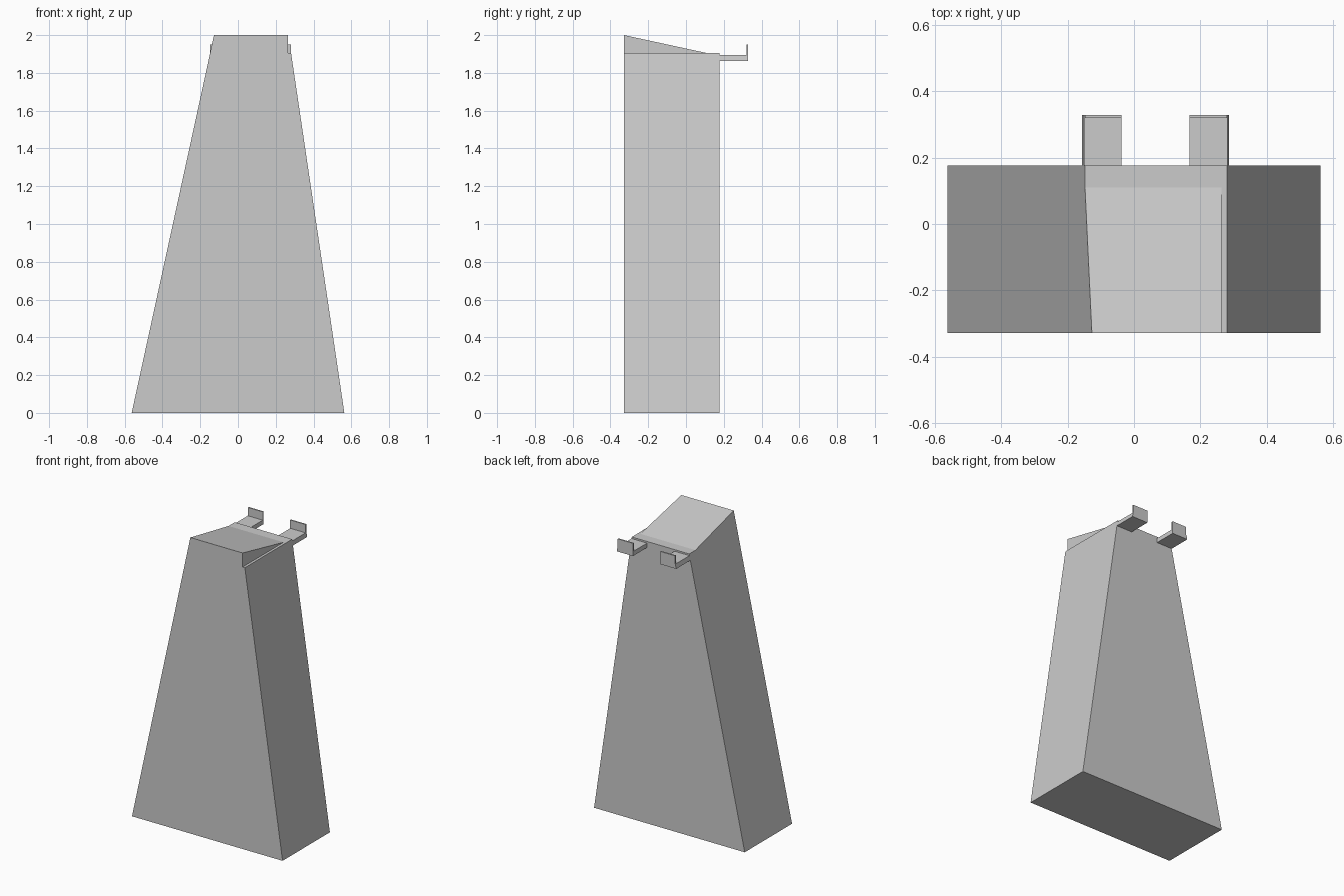
import bpy, bmesh

if "Cube" in bpy.data.objects:
    bpy.data.objects.remove(bpy.data.objects["Cube"])

FRONT, BACK, RIDGE = -0.328, 0.177, 0.11   # y positions
RIM, TOP = 1.905, 2.0                      # shoulder and peak heights
BASE = 0.563


def left_x(z):
    return -BASE + z * 0.218


def right_x(z):
    return BASE - z * 0.148


def make_object(name, points, faces):
    bm = bmesh.new()
    verts = [bm.verts.new(p) for p in points]
    for f in faces:
        bm.faces.new([verts[i] for i in f])
    bmesh.ops.recalc_face_normals(bm, faces=bm.faces)
    mesh = bpy.data.meshes.new(name)
    bm.to_mesh(mesh)
    bm.free()
    obj = bpy.data.objects.new(name, mesh)
    bpy.context.collection.objects.link(obj)
    return obj


def make_prism(name, profile, y0, y1):
    """Extrude an (x, z) profile from y0 to y1."""
    n = len(profile)
    points = [(x, y, z) for y in (y0, y1) for x, z in profile]
    faces = [list(range(n)), list(range(n, 2 * n))]
    faces += [[i, (i + 1) % n, n + (i + 1) % n, n + i] for i in range(n)]
    return make_object(name, points, faces)


# Tapered body with sloping top and a narrow ledge along the right side
WALL = 0.264
front = [(-BASE, 0), (BASE, 0), (right_x(RIM), RIM), (WALL, RIM), (WALL, TOP), (left_x(TOP), TOP)]
back = [(-BASE, 0), (BASE, 0), (right_x(RIM), RIM), (left_x(RIM), RIM)]
points = [(x, FRONT, z) for x, z in front] + [(x, BACK, z) for x, z in back]
points += [(WALL, RIDGE, RIM), (left_x(RIM), RIDGE, RIM)]
make_object("tapered_body", points, [
    (0, 1, 2, 3, 4, 5),        # front
    (6, 7, 8, 9),              # back
    (0, 1, 7, 6),              # bottom
    (1, 2, 8, 7),              # right side
    (0, 5, 11, 9, 6),          # left side
    (5, 4, 10, 11),            # sloping top
    (3, 4, 10),                # wedge wall
    (2, 3, 10, 8),             # ledge
    (8, 10, 11, 9),            # flat strip at the back
])

# Two brackets behind the body: a flat shelf with a thin upright lip
LOW, HIGH, LIP_TOP, END = 1.864, 1.894, 1.95, 0.328
for side, edge, inner in (("left", left_x, -0.038), ("right", right_x, 0.167)):
    make_prism(side + "_bracket_shelf",
               [(inner, LOW), (edge(LOW), LOW), (edge(HIGH), HIGH), (inner, HIGH)], BACK, END)
    outer = edge(RIM)
    make_prism(side + "_bracket_lip",
               [(inner, HIGH), (outer, HIGH), (outer, LIP_TOP), (inner, LIP_TOP)], 0.319, END)
